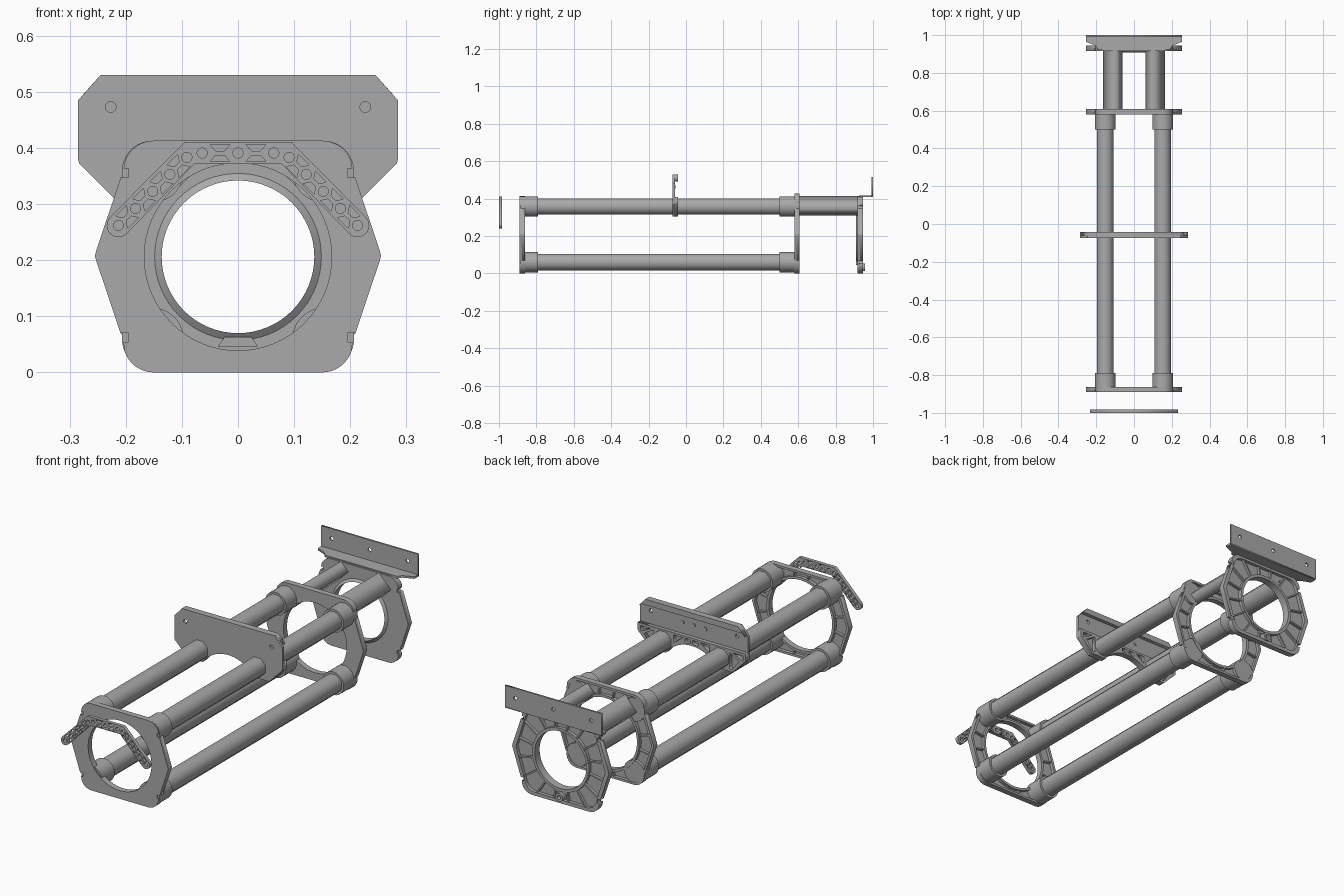
import bpy, bmesh, math
from mathutils import Matrix, Vector

if "Cube" in bpy.data.objects:
    bpy.data.objects.remove(bpy.data.objects["Cube"])

grey = bpy.data.materials.new("plain grey")
grey.diffuse_color = (0.4, 0.4, 0.4, 1)
grey.use_nodes = True
grey.node_tree.nodes["Principled BSDF"].inputs["Base Color"].default_value = grey.diffuse_color
CZ = 0.206  # height of the ring centre


def add(name, mesh, smooth=False):
    ob = bpy.data.objects.new(name, mesh)
    bpy.context.scene.collection.objects.link(ob)
    mesh.materials.clear()
    mesh.materials.append(grey)
    if smooth:
        bpy.ops.object.select_all(action='DESELECT')
        ob.select_set(True)
        bpy.context.view_layer.objects.active = ob
        bpy.ops.object.shade_smooth_by_angle(angle=math.radians(30))
    return ob


def slab(name, loops, y0, y1, smooth=False):
    """Extrude x-z loops (outline first, then holes) from y0 to y1."""
    cu = bpy.data.curves.new(name, 'CURVE')
    cu.dimensions, cu.fill_mode, cu.extrude = '2D', 'BOTH', (y1 - y0) / 2
    for pts in loops:
        sp = cu.splines.new('POLY')
        sp.points.add(len(pts) - 1)
        for p, q in zip(sp.points, pts):
            p.co = (q[0], q[1], 0, 1)
        sp.use_cyclic_u = True
    tmp = bpy.data.objects.new("tmp", cu)
    bpy.context.scene.collection.objects.link(tmp)
    bpy.context.view_layer.update()
    me = bpy.data.meshes.new_from_object(tmp.evaluated_get(bpy.context.evaluated_depsgraph_get()))
    bpy.data.objects.remove(tmp)
    me.transform(Matrix.Translation((0, (y0 + y1) / 2, 0)) @ Matrix.Rotation(math.pi / 2, 4, 'X'))
    bm = bmesh.new()
    bm.from_mesh(me)
    bmesh.ops.remove_doubles(bm, verts=bm.verts, dist=1e-5)
    bmesh.ops.recalc_face_normals(bm, faces=bm.faces)
    bm.to_mesh(me)
    bm.free()
    return add(name, me, smooth)


def arc(cx, cz, r, a0=0, a1=360, n=64):
    full = abs(a1 - a0) == 360
    m = n if full else n + 1
    return [(cx + r * math.cos(math.radians(a0 + (a1 - a0) * i / n)),
             cz + r * math.sin(math.radians(a0 + (a1 - a0) * i / n))) for i in range(m)]


def mirrored(right):
    """Close a right-hand outline, listed bottom to top, with its mirror."""
    return right + [(-x, z) for x, z in reversed(right)]


def outline(top=0.413, notch=True, k=1.0):
    cut = lambda z: [(0.255 - abs(z + d - 0.208) * 0.33 if o else 0.195, z + d)
                     for d, o in ((-0.008, 1), (-0.008, 0), (0.008, 0), (0.008, 1))]
    pts = arc(0.15, 0.055, 0.055, -90, -18, 8)
    pts += (cut(0.062) if notch else []) + [(0.253, 0.2), (0.255, 0.208), (0.253, 0.216)]
    pts += cut(0.355) if notch else []
    pts += arc(0.15, top - 0.055, 0.055, 18, 90, 8)
    return mirrored([(x * k, CZ + (z - CZ) * k) for x, z in pts])


def box(name, size, mat):
    bm = bmesh.new()
    bmesh.ops.create_cube(bm, size=1, matrix=mat @ Matrix.Diagonal((*size, 1)))
    me = bpy.data.meshes.new(name)
    bm.to_mesh(me)
    bm.free()
    return add(name, me)


def rod(name, x, z, r, y0, y1, n, smooth=False):
    return slab(name, [arc(x, z, r, 180 / n, 360 + 180 / n, n)], y0, y1, smooth)


def end_plate(name, y, hole, top=0.413, extra=()):
    """Flat front web with a raised rim, inner ring and radial ribs behind."""
    slab(name, [outline(top), arc(0, CZ, hole)] + list(extra), y, y + 0.012, True)
    slab(name + "_rim", [outline(top), outline(top, False, 0.95 if hole > .15 else 0.92)],
         y + 0.011, y + 0.028)
    slab(name + "_ring", [arc(0, CZ, hole + 0.012), arc(0, CZ, hole)], y + 0.011, y + 0.028, True)
    for i in range(16):
        a = math.radians(i * 22.5 + 11.25)
        d = Vector((math.cos(a), 0, math.sin(a)))
        reach = min(0.245 / (abs(d.x) + 0.33 * abs(d.z)), 0.2 / max(abs(d.z), 0.01))
        if reach - hole < 0.02:
            continue
        mid = d * (hole + reach) / 2 + Vector((0, y + 0.018, CZ))
        box(name + "_rib", (reach - hole - 0.006, 0.014, 0.007),
            Matrix.Translation(mid) @ Matrix.Rotation(-a, 4, 'Y'))


# Three ribbed ring plates
end_plate("front_plate", -0.89, 0.167)
end_plate("middle_plate", 0.58, 0.167, 0.428)
tri = [[(s * 0.1 - 0.01, 0.365), (s * 0.1 + 0.01, 0.365), (s * 0.1, 0.381)] for s in (-1, 1)]
end_plate("rear_plate", 0.917, 0.136, 0.413, tri)

# Chamfered collar around the rear opening
bm = bmesh.new()
prof = [(0.136, 0.908), (0.150, 0.918), (0.150, 0.944), (0.136, 0.944)]
vs = [bm.verts.new((r, y, 0)) for r, y in prof]
es = [bm.edges.new((vs[i], vs[(i + 1) % 4])) for i in range(4)]
bmesh.ops.spin(bm, geom=vs + es, cent=(0, 0, 0), axis=(0, 1, 0), angle=2 * math.pi, steps=64)
bmesh.ops.remove_doubles(bm, verts=bm.verts, dist=1e-5)
bmesh.ops.recalc_face_normals(bm, faces=bm.faces)
bmesh.ops.translate(bm, verts=bm.verts, vec=(0, 0, CZ))
me = bpy.data.meshes.new("rear_collar")
bm.to_mesh(me)
bm.free()
add("rear_collar", me, True)

# Bolt boss under the rear opening
slab("rear_boss", [arc(0, 0.032, 0.02, n=24), arc(0, 0.032, 0.009, n=16)], 0.92, 0.957, True)
slab("rear_tab", [[(-0.036, 0.046), (0.036, 0.046), (0.024, 0.063), (-0.024, 0.063)]], 0.91, 0.94)

# Long rails with end sockets, and angled rear arms
for s in (-1, 1):
    for z in (0.06, 0.358):
        rod("rail", s * 0.152, z, 0.047, -0.87, 0.59, 8)
        rod("front_socket", s * 0.152, z, 0.055, -0.885, -0.79, 32, True)
        rod("middle_socket", s * 0.152, z, 0.055, 0.5, 0.606, 32, True)
    slab("rear_arm", [[(s * 0.165, 0.35), (s * 0.1, 0.415), (s * 0.06, 0.375), (s * 0.125, 0.31)]],
         0.6, 0.92)

# Hanger plate across the upper rails
arch = [(x, z) for x, z in arc(0, CZ, 0.167, 36, 90, 16)]
low = list(reversed(arch)) + [(0.215, 0.304), (0.283, 0.372)]
top = [(0.285, 0.38), (0.285, 0.485), (0.245, 0.53)]
bolts = [arc(s * 0.227, 0.473, 0.0095, n=20) for s in (-1, 1)]
slab("hanger_plate", [mirrored(low + top)] + bolts, -0.073, -0.06, True)
slab("hanger_top_lip", [mirrored([(0.268, 0.503), (0.28, 0.491), (0.245, 0.53)])], -0.062, -0.042)
# Truss pockets behind the lower half of the hanger
cells = []
for s in (-1, 1):
    cells += [[(s * 0.27, 0.398), (s * 0.215, 0.398), (s * 0.27, 0.372)],
              [(s * 0.2, 0.395), (s * 0.25, 0.366), (s * 0.212, 0.315), (s * 0.2, 0.318)],
              [(s * 0.095, 0.400), (s * 0.045, 0.400), (s * 0.095, 0.364)],
              [(s * 0.035, 0.400), (s * 0.006, 0.400), (s * 0.006, 0.382), (s * 0.035, 0.378)]]
slab("hanger_truss", [mirrored(low + [(0.285, 0.38), (0.285, 0.41)])] + cells, -0.062, -0.042)
for x in (-0.06, 0, 0.06):
    rod("hanger_stud", x, 0.463, 0.009, -0.061, -0.056, 20)

# Rear mounting flange with shelf
holes = [arc(x, 0.468, 0.009, n=20) for x in (-0.2, 0, 0.2)]
slab("rear_flange", [mirrored([(0.255, 0.412), (0.255, 0.515)])] + holes, 0.991, 1.0)
shelf = slab("rear_shelf", [mirrored([(0.19, 0.925), (0.205, 0.945), (0.255, 0.965), (0.255, 0.998)])],
             -0.005, 0.005)
shelf.data.transform(Matrix.Translation((0, 0, 0.413)) @ Matrix.Rotation(-math.pi / 2, 4, 'X'))

# Bent truss strap in front
strap = mirrored(arc(0.213, 0.262, 0.021, -135, 45, 12) + [(0.096, 0.411)])
t = math.tan(math.radians(22.5)) * 0.021
strap = mirrored([(0.087 - t, 0.371)] + arc(0.213, 0.262, 0.021, -135, 45, 12) + [(0.095, 0.411)])
nodes = [Vector((0.213 - 0.0305 * i, 0.262 + 0.0303 * i)) for i in range(5)]
flat = [Vector((x, 0.391)) for x in (0.064, 0.0)]
cuts = [arc(0, 0.391, 0.009, n=16)]
for s in (-1, 1):
    for p in nodes + flat[:1]:
        cuts.append(arc(s * p.x, p.y, 0.009, n=16))
    for a, b in list(zip(nodes, nodes[1:])) + [tuple(flat)]:
        u = (b - a).normalized()
        n = Vector((-u.y, u.x))
        m = (a + b) / 2
        w = 0.0135 if a in nodes else 0.018
        for side in (-1, 1):
            quad = [m + u * i + n * side * j for i, j in
                    ((-w, 0.0155), (w, 0.0155), (w * 0.45, 0.004), (-w * 0.45, 0.004))]
            cuts.append([(s * q.x, q.y) for q in quad])
slab("front_strap", [strap] + cuts, -1.0, -0.983)
